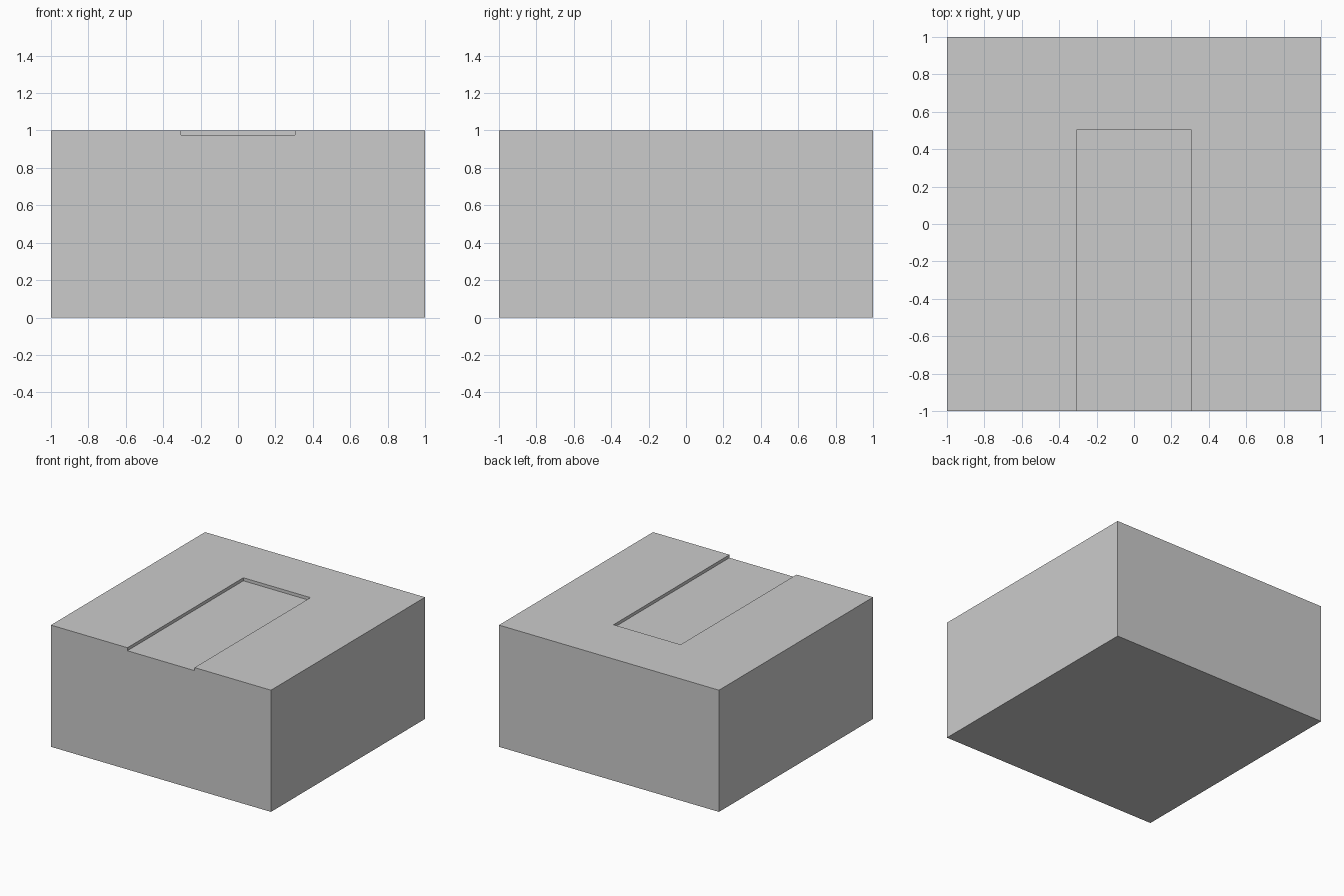
import bpy

if "Cube" in bpy.data.objects:
    bpy.data.objects.remove(bpy.data.objects["Cube"])


def box(name, lo, hi):
    """Axis-aligned box between two corners."""
    center = [(a + b) / 2 for a, b in zip(lo, hi)]
    bpy.ops.mesh.primitive_cube_add(size=1, location=center)
    obj = bpy.context.object
    obj.name = name
    obj.scale = [b - a for a, b in zip(lo, hi)]
    bpy.ops.object.transform_apply(location=True, rotation=False, scale=True)
    return obj


# Main block
block = box("block", (-1, -1, 0), (1, 1, 1))

# Shallow slot in the top, open at the front
cutter = box("slot_cutter", (-0.305, -1.2, 0.975), (0.305, 0.505, 1.2))
cutter.hide_render = True
cutter.hide_viewport = False
cutter.display_type = 'WIRE'

mod = block.modifiers.new("slot", 'BOOLEAN')
mod.operation = 'DIFFERENCE'
mod.solver = 'EXACT'
mod.object = cutter
